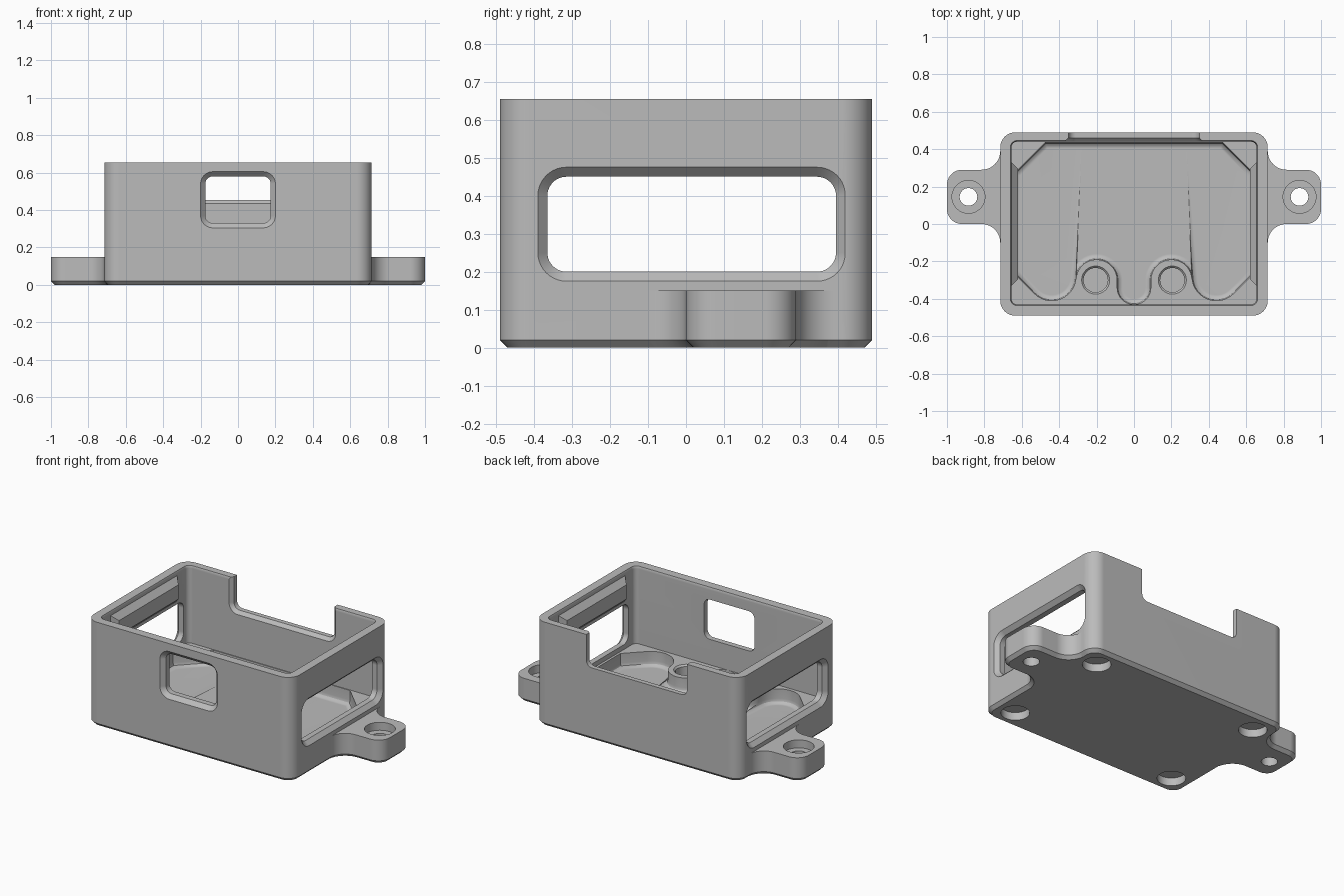
import bpy, bmesh, math

cube = bpy.data.objects.get("Cube")
if cube:
    bpy.data.objects.remove(cube, do_unlink=True)

grey = bpy.data.materials.new("plain grey")
grey.use_nodes = True
grey.diffuse_color = (0.5, 0.5, 0.5, 1)
grey.node_tree.nodes["Principled BSDF"].inputs["Base Color"].default_value = (0.5, 0.5, 0.5, 1)


def arc(cx, cy, r, a0, a1, n=10):
    angles = [math.radians(a0 + (a1 - a0) * i / n) for i in range(n + 1)]
    return [(cx + r * math.cos(a), cy + r * math.sin(a)) for a in angles]


def rounded(u0, u1, v0, v1, r):
    return (arc(u1 - r, v0 + r, r, -90, 0) + arc(u1 - r, v1 - r, r, 0, 90)
            + arc(u0 + r, v1 - r, r, 90, 180) + arc(u0 + r, v0 + r, r, 180, 270))


def circle(x, y, r):
    return arc(x, y, r, 0, 360, 40)[:-1]


def grow(outline, d):
    """Offset a counter-clockwise outline outwards by d."""
    result = []
    for i, (u, v) in enumerate(outline):
        (pu, pv), (nu, nv) = outline[i - 1], outline[(i + 1) % len(outline)]
        la, lb = math.hypot(u - pu, v - pv), math.hypot(nu - u, nv - v)
        a = ((v - pv) / la, (pu - u) / la)
        b = ((nv - v) / lb, (u - nu) / lb)
        k = d / (1 + a[0] * b[0] + a[1] * b[1])
        result.append((u + (a[0] + b[0]) * k, v + (a[1] + b[1]) * k))
    return result


def prism(name, outline, levels, axis="z", side=1):
    """Loft an outline along an axis; each level is (position, offset)."""
    bm = bmesh.new()
    rings = []
    for w, d in levels:
        ring = []
        for u, v in grow(outline, d):
            x, y, z = {"z": (u, v, w), "x": (w, u, v), "y": (u, w, v)}[axis]
            ring.append(bm.verts.new((x * side, y, z)))
        rings.append(ring)
    n = len(outline)
    for low, high in zip(rings, rings[1:]):
        for i in range(n):
            j = (i + 1) % n
            bm.faces.new((low[i], low[j], high[j], high[i]))
    bm.faces.new(rings[0])
    bm.faces.new(rings[-1])
    bmesh.ops.recalc_face_normals(bm, faces=bm.faces[:])
    mesh = bpy.data.meshes.new(name)
    bm.to_mesh(mesh)
    bm.free()
    mesh.materials.append(grey)
    obj = bpy.data.objects.new(name, mesh)
    bpy.context.collection.objects.link(obj)
    return obj


def combine(target, tool, operation):
    mod = target.modifiers.new("boolean", "BOOLEAN")
    mod.operation = operation
    mod.solver = "EXACT"
    mod.object = tool
    bpy.context.view_layer.objects.active = target
    bpy.ops.object.modifier_apply(modifier=mod.name)
    bpy.data.objects.remove(tool, do_unlink=True)


def cut(name, *args, **kwargs):
    combine(case, prism(name, *args, **kwargs), "DIFFERENCE")


def add(name, *args, **kwargs):
    combine(case, prism(name, *args, **kwargs), "UNION")


# Solid body with a chamfered foot
FOOT = [(0, -0.02), (0.02, 0)]
case = prism("enclosure", rounded(-0.715, 0.715, -0.49, 0.49, 0.08), FOOT + [(0.655, 0)])

# Mounting ears, blended into the side walls
ear = ([(0.6, -0.1)] + arc(0.815, -0.1, 0.1, 180, 90) + arc(0.92, 0.08, 0.08, -90, 0)
       + arc(0.92, 0.21, 0.08, 0, 90) + arc(0.815, 0.39, 0.1, 270, 180) + [(0.6, 0.39)])
for s in (1, -1):
    add("ear", ear, FOOT + [(0.15, 0)], side=s)

# Main cavity with a small rim chamfer
cut("cavity", rounded(-0.655, 0.655, -0.43, 0.44, 0.03),
    [(0.17, 0), (0.64, 0), (0.67, 0.012)])

# Sunken floor, wrapping around the two bosses
half = (arc(0, -0.34, 0.09, -90, 0) + arc(0.2, -0.3, 0.11, 180, 0, 18)
        + arc(0.44, -0.28, 0.13, 180, 315, 14) + [(0.64, -0.264), (0.64, 0.27), (0.475, 0.435)])
pocket = half + [(-u, v) for u, v in reversed(half[1:])]
cut("floor_pocket", pocket,
    [(0.08, -0.03), (0.084, -0.016), (0.094, -0.005), (0.11, 0), (0.2, 0)])

# Retaining rails, side windows and all holes, mirrored left and right
for s in (1, -1):
    add("rail", [(-0.33, 0.47), (0.33, 0.47), (0.33, 0.63), (-0.33, 0.63)],
        [(0.62, -0.035), (0.655, 0), (0.67, 0)], axis="x", side=s)
    cut("side_window", rounded(-0.365, 0.395, 0.2, 0.45, 0.05),
        [(0.58, 0), (0.69, 0), (0.73, 0.04)], axis="x", side=s)
    cut("boss_hole", circle(0.205, -0.3, 0.065), [(0.06, 0), (0.16, 0), (0.18, 0.02)], side=s)
    cut("ear_hole", circle(0.885, 0.145, 0.047), [(-0.1, 0), (0.2, 0)], side=s)
    cut("ear_counterbore", circle(0.885, 0.145, 0.088), [(0.1, 0), (0.2, 0)], side=s)
    for y in (-0.36, 0.36):
        cut("foot_recess", circle(0.58, y, 0.082), [(-0.1, 0), (0.05, 0)], side=s)

# Front window, chamfered on the outside
cut("front_window", rounded(-0.175, 0.175, 0.33, 0.58, 0.04),
    [(-0.51, 0.045), (-0.465, 0), (-0.38, 0)], axis="y")

# Open notch in the back wall, chamfered on the inside
cut("back_notch", rounded(-0.35, 0.35, 0.455, 0.9, 0.04),
    [(0.42, 0.04), (0.46, 0), (0.6, 0)], axis="y")

# Smooth the rounded walls, keep every machined edge crisp
for obj in bpy.context.selected_objects:
    obj.select_set(False)
case.select_set(True)
bpy.context.view_layer.objects.active = case
bpy.ops.object.shade_smooth_by_angle(angle=math.radians(30))
normals = case.modifiers.new("even_shading", "WEIGHTED_NORMAL")
normals.keep_sharp = True
